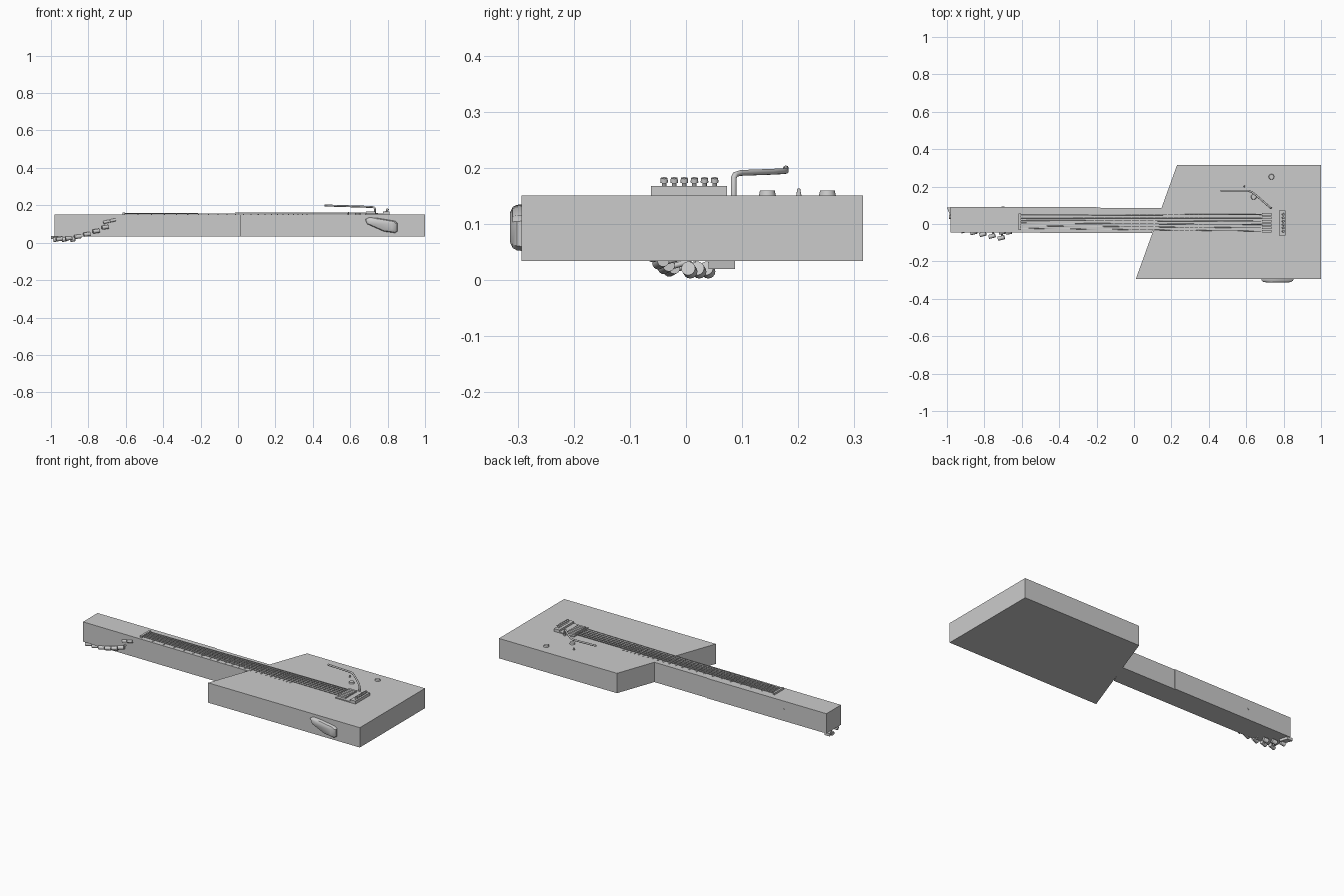
import bpy, bmesh, math
from mathutils import Vector

if "Cube" in bpy.data.objects:
    bpy.data.objects.remove(bpy.data.objects["Cube"])

TOP, BOT = 0.151, 0.034


def mesh_object(name, bm, smooth=False):
    bmesh.ops.recalc_face_normals(bm, faces=bm.faces)
    me = bpy.data.meshes.new(name)
    bm.to_mesh(me)
    bm.free()
    ob = bpy.data.objects.new(name, me)
    bpy.context.collection.objects.link(ob)
    if smooth:
        bpy.context.view_layer.objects.active = ob
        ob.select_set(True)
        bpy.ops.object.shade_smooth_by_angle(angle=math.radians(35))
        ob.select_set(False)
    return ob


def slab(name, outline, z0, z1):
    bm = bmesh.new()
    f = bm.faces.new([bm.verts.new((x, y, z0)) for x, y in outline])
    new = bmesh.ops.extrude_face_region(bm, geom=[f])["geom"]
    bmesh.ops.translate(bm, vec=(0, 0, z1 - z0),
                        verts=[v for v in new if isinstance(v, bmesh.types.BMVert)])
    return mesh_object(name, bm)


def box(name, x0, x1, y0, y1, z0, z1):
    return slab(name, [(x0, y0), (x1, y0), (x1, y1), (x0, y1)], z0, z1)


def rod(name, a, b, r0, r1=None, sides=16):
    # tapered cylinder between two points
    a, b = Vector(a), Vector(b)
    bm = bmesh.new()
    bmesh.ops.create_cone(bm, cap_ends=True, segments=sides, radius1=r0,
                          radius2=r0 if r1 is None else r1, depth=(b - a).length)
    ob = mesh_object(name, bm, True)
    ob.location = (a + b) / 2
    ob.rotation_euler = (b - a).to_track_quat('Z', 'Y').to_euler()
    return ob


def tube(name, points, r):
    cu = bpy.data.curves.new(name, 'CURVE')
    cu.dimensions = '3D'
    cu.bevel_depth, cu.bevel_resolution, cu.use_fill_caps = r, 3, True
    sp = cu.splines.new('POLY')
    sp.points.add(len(points) - 1)
    for p, co in zip(sp.points, points):
        p.co = (*co, 1)
    ob = bpy.data.objects.new(name, cu)
    bpy.context.collection.objects.link(ob)


# Body and neck blocks
slab("body", [(0.01, -0.293), (1, -0.293), (1, 0.315), (0.23, 0.315)], BOT, TOP)
slab("neck", [(-0.98, -0.045), (0.094, -0.049), (0.155, 0.085), (-0.2, 0.087),
              (-0.2, 0.091), (-0.98, 0.091)], BOT, TOP)

# Nut, frets and strings
box("nut", -0.617, -0.605, -0.032, 0.055, TOP - 0.01, 0.162)
NUT, BRIDGE = -0.61, 0.75
for n in range(1, 23):
    x = BRIDGE - (BRIDGE - NUT) * 2 ** (-n / 12)
    w = 0.045 + 0.007 * n / 22
    box(f"fret_{n}", x - 0.003, x + 0.003, 0.009 - w, 0.009 + w, TOP - 0.01, 0.1535)
for i in range(6):
    t = i - 2.5
    tube(f"string_{i}", [(NUT, 0.012 + t * 0.014, 0.156),
                         (0.73, 0.006 + t * 0.018, 0.160)], 0.0015 + 0.0002 * i)

# Bridge: plate, saddles and fine-tuning screws
box("bridge_plate", 0.68, 0.81, -0.062, 0.073, TOP - 0.005, 0.157)
box("bridge_block", 0.775, 0.81, -0.062, 0.073, 0.157, 0.168)
for i in range(6):
    y = 0.006 + (i - 2.5) * 0.018
    box(f"saddle_{i}", 0.685, 0.735, y - 0.007, y + 0.007, 0.157, 0.166)
    rod(f"screw_stem_{i}", (0.793, y, 0.166), (0.799, y, 0.177), 0.004, sides=12)
    rod(f"screw_head_{i}", (0.799, y, 0.174), (0.801, y, 0.182), 0.007, 0.006, 12)

# Tremolo arm
tube("tremolo_arm", [(0.732, 0.085, TOP - 0.005), (0.732, 0.085, 0.182), (0.728, 0.088, 0.188),
                     (0.718, 0.097, 0.191), (0.655, 0.152, 0.193), (0.63, 0.171, 0.194),
                     (0.61, 0.178, 0.1945), (0.462, 0.178, 0.199)], 0.0052)

# Controls
for name, x, y in (("volume_knob", 0.64, 0.145), ("tone_knob", 0.735, 0.252)):
    rod(name, (x, y, TOP - 0.002), (x, y, 0.16), 0.0155, 0.013, 24)
rod("selector_switch", (0.59, 0.201, TOP - 0.002), (0.59, 0.201, 0.163), 0.005, 0.0025)

# Domed jack plate on the front side of the body
outline = [(0.68, 0.125), (0.7, 0.135), (0.75, 0.131), (0.84, 0.116), (0.853, 0.105),
           (0.853, 0.06), (0.84, 0.052), (0.78, 0.06), (0.69, 0.1)]
bm = bmesh.new()
rings = []
for k, y in ((1, -0.291), (0.98, -0.301), (0.88, -0.309), (0.62, -0.314)):
    rings.append([bm.verts.new((0.77 + (x - 0.77) * k, y, 0.095 + (z - 0.095) * k))
                  for x, z in outline])
for a, b in zip(rings, rings[1:]):
    for i in range(len(a)):
        j = (i + 1) % len(a)
        bm.faces.new((a[i], a[j], b[j], b[i]))
bm.faces.new(rings[0])
bm.faces.new(rings[-1])
mesh_object("jack_plate", bm, True)

# Tuning buttons along the tilted headstock
for i in range(6):
    x = -0.955 + 0.049 * i
    y = -0.027 - 0.0098 * i
    z = 0.017 + 0.0022 * i + 0.0021 * i * i
    rod(f"tuner_button_{i}", (x - 0.017, y - 0.003, z), (x + 0.017, y + 0.006, z + 0.005), 0.011)
    rod(f"tuner_shaft_{i}", (x, y, z), (x + 0.012, y + 0.045, z + 0.012), 0.005)
# Gear housings under the headstock tip
for i in range(3):
    x, y = -0.975 + 0.045 * i, 0.04 - 0.016 * i
    rod(f"tuner_housing_{i}", (x - 0.012, y, 0.015), (x + 0.014, y - 0.004, 0.021), 0.0125)
# Headstock tip and string posts showing at the sides
slab("headstock_tip", [(-1, 0.087), (-0.965, 0.087), (-0.95, 0.04), (-0.98, 0.04)], 0.02, 0.036)
rod("string_tree_post", (-0.70, 0.085, 0.1), (-0.70, 0.094, 0.1), 0.008)
for i, x in enumerate((-0.70, -0.665)):
    rod(f"retainer_screw_{i}", (x - 0.02, -0.048, 0.108 + 0.008 * i),
        (x + 0.01, -0.046, 0.115 + 0.008 * i), 0.008)
